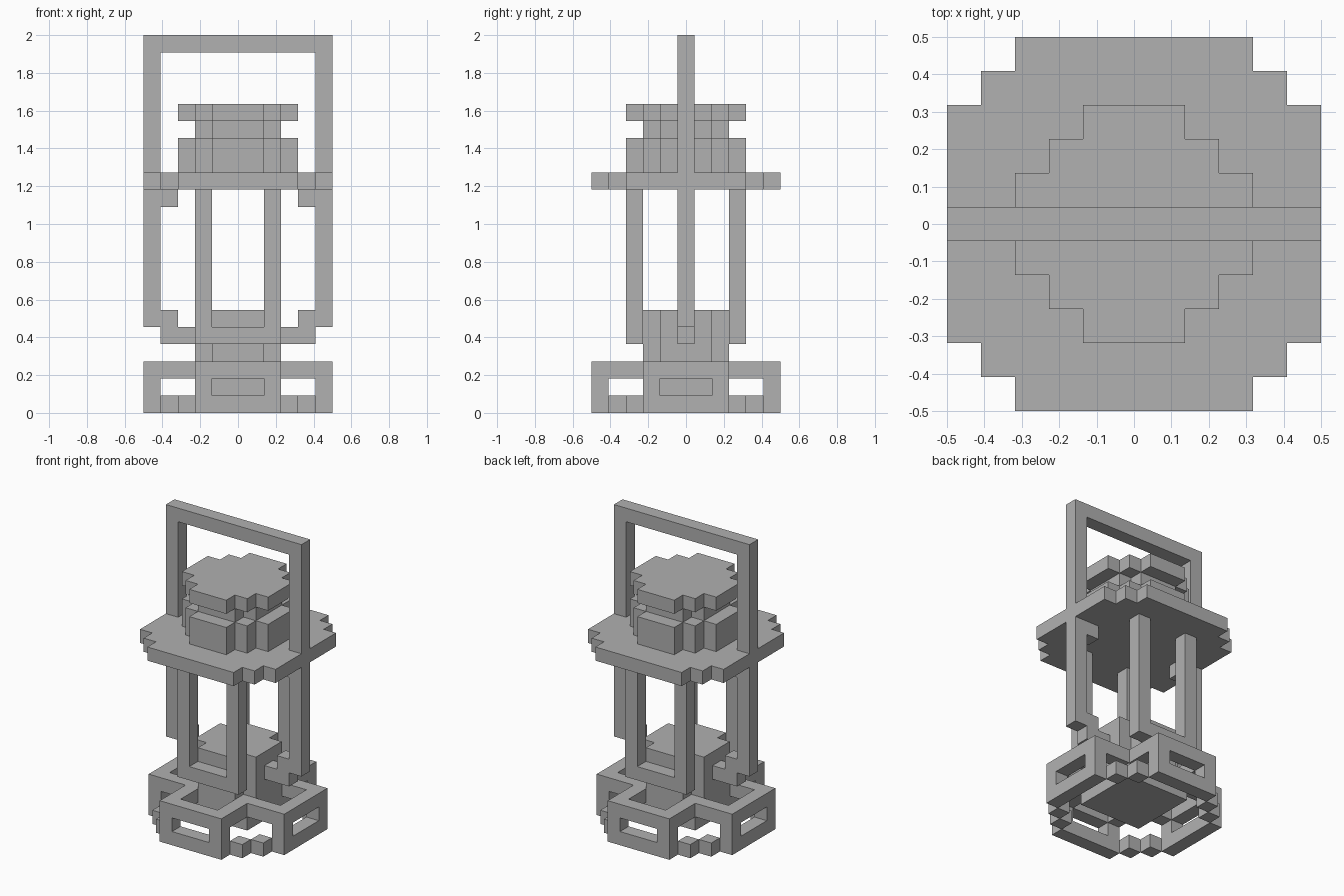
import bpy, bmesh
from mathutils import Vector

cube = bpy.data.objects.get("Cube")
if cube:
    bpy.data.objects.remove(cube, do_unlink=True)

U = 1 / 11  # one block

grey = bpy.data.materials.new("plain grey")
grey.use_nodes = True
colour = (0.44, 0.44, 0.44, 1)
grey.diffuse_color = colour
grey.node_tree.nodes["Principled BSDF"].inputs["Base Color"].default_value = colour


def block(xs, ys, zs):
    """Cells of a box, with inclusive ranges."""
    return {(x, y, z) for x in range(xs[0], xs[1] + 1)
            for y in range(ys[0], ys[1] + 1)
            for z in range(zs[0], zs[1] + 1)}


def disc(radius, corner, z0, z1):
    """Stepped round plate: a square whose corners are cut diagonally."""
    return {c for c in block((-radius, radius), (-radius, radius), (z0, z1))
            if abs(c[0]) + abs(c[1]) <= corner}


def mirror(cells):
    """Repeat cells across both upright mirror planes."""
    return {(sx * x, sy * y, z) for x, y, z in cells for sx in (1, -1) for sy in (1, -1)}


def four_ways(cells):
    """Mirror, and repeat with x and y swapped."""
    return mirror(cells | {(y, x, z) for x, y, z in cells})


parts = {}

# Base: four window frames on arms, diagonal corner blocks, centre plate
frame = block((-2, 2), (5, 5), (0, 2)) - block((-1, 1), (5, 5), (1, 1))
parts["base_frames"] = four_ways(frame)
parts["base_corner_blocks"] = four_ways({(3, 4, 0)})
parts["base_arms"] = four_ways(block((2, 2), (3, 4), (2, 2)))
parts["base_plate"] = block((-2, 2), (-2, 2), (1, 2))

# Burner inside the lantern
parts["burner"] = disc(2, 3, 3, 5)

# Upright frames at front and back
upright = block((-2, 2), (3, 3), (4, 12)) - block((-1, 1), (3, 3), (5, 12))
parts["upright_frames"] = mirror(upright)

# Lid and stacked cap
parts["lid"] = disc(5, 8, 13, 13)
parts["cap_body"] = disc(3, 4, 14, 15)
parts["cap_neck"] = disc(2, 3, 16, 16)
parts["cap_top"] = disc(3, 4, 17, 17)

# Carrying handle and the brackets that hold it
handle = block((-5, 5), (0, 0), (5, 21)) - block((-4, 4), (0, 0), (5, 20))
parts["handle"] = handle - parts["lid"]
parts["handle_brackets"] = mirror({(3, 0, 4), (4, 0, 4), (4, 0, 5), (4, 0, 12)})

solid = set().union(*parts.values())


def build(name, cells):
    """Skin the outer faces of a part and merge the flat ones."""
    bm = bmesh.new()
    for cell in sorted(cells):
        centre = Vector(cell) + Vector((0, 0, 0.5))
        for axis in range(3):
            for sign in (1, -1):
                n = Vector((0, 0, 0))
                n[axis] = sign
                if tuple(int(a + b) for a, b in zip(cell, n)) in solid:
                    continue
                a = Vector((0, 0, 0))
                a[(axis + 1) % 3] = 0.5
                b = n.cross(a)
                mid = centre + n / 2
                bm.faces.new([bm.verts.new((mid + c) * U)
                              for c in (-a - b, a - b, a + b, b - a)])
    bmesh.ops.remove_doubles(bm, verts=bm.verts[:], dist=U / 100)
    bmesh.ops.dissolve_limit(bm, angle_limit=0.01, verts=bm.verts[:], edges=bm.edges[:])
    mesh = bpy.data.meshes.new(name)
    bm.to_mesh(mesh)
    bm.free()
    mesh.materials.append(grey)
    bpy.context.scene.collection.objects.link(bpy.data.objects.new(name, mesh))


for name, cells in parts.items():
    build(name, cells)
